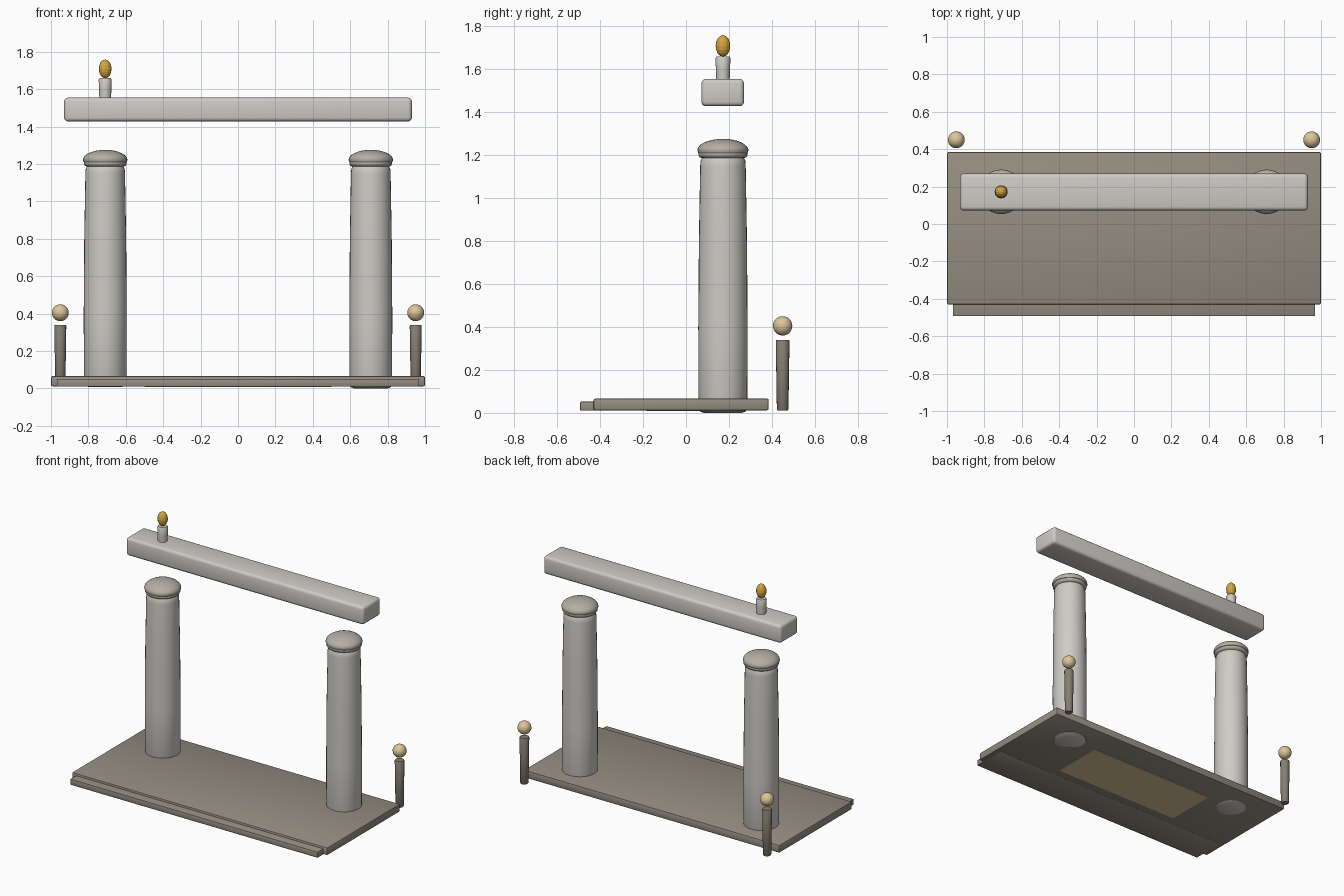
import bpy, bmesh, math

if "Cube" in bpy.data.objects:
    bpy.data.objects.remove(bpy.data.objects["Cube"])


def material(name, rgb):
    m = bpy.data.materials.new(name)
    m.diffuse_color = (*rgb, 1)
    m.use_nodes = True
    m.node_tree.nodes["Principled BSDF"].inputs["Base Color"].default_value = m.diffuse_color
    return m


STONE = material("pale_stone", (0.62, 0.60, 0.56))
CAP = material("cap_stone", (0.46, 0.43, 0.37))
FLOOR = material("floor_stone", (0.30, 0.27, 0.22))
POST = material("post_stone", (0.24, 0.21, 0.17))
LAMP = material("lamp_glow", (0.72, 0.56, 0.32))
FLAME = material("flame_gold", (0.65, 0.38, 0.05))


def finish(bm, name, mat, angle=40):
    bmesh.ops.recalc_face_normals(bm, faces=bm.faces)
    me = bpy.data.meshes.new(name)
    bm.to_mesh(me)
    bm.free()
    ob = bpy.data.objects.new(name, me)
    bpy.context.collection.objects.link(ob)
    me.materials.append(mat)
    if angle:
        bpy.ops.object.select_all(action='DESELECT')
        ob.select_set(True)
        bpy.context.view_layer.objects.active = ob
        bpy.ops.object.shade_smooth_by_angle(angle=math.radians(angle))
    return ob


def box(name, lo, hi, mat, bevel=0.0, segments=3):
    bm = bmesh.new()
    bmesh.ops.create_cube(bm, size=1)
    for v in bm.verts:
        v.co = [(a + b) / 2 + c * (b - a) for a, b, c in zip(lo, hi, v.co)]
    if bevel:
        bmesh.ops.bevel(bm, geom=bm.edges[:], offset=bevel, segments=segments,
                        profile=0.5, affect='EDGES')
    return finish(bm, name, mat)


def lathe(name, profile, x, y, mat, sides=32):
    """Revolve (radius, z) points around a vertical axis and close the ends."""
    bm = bmesh.new()
    rings = []
    for r, z in profile:
        rings.append([bm.verts.new((x + r * math.cos(2 * math.pi * i / sides),
                                    y + r * math.sin(2 * math.pi * i / sides), z))
                      for i in range(sides)])
    for a, b in zip(rings, rings[1:]):
        for i in range(sides):
            j = (i + 1) % sides
            bm.faces.new((a[i], a[j], b[j], b[i]))
    bm.faces.new(rings[0][::-1])
    bm.faces.new(rings[-1])
    return finish(bm, name, mat)


def ball(name, centre, rx, rz, mat, u=24, v=16, angle=60):
    bm = bmesh.new()
    bmesh.ops.create_uvsphere(bm, u_segments=u, v_segments=v, radius=1)
    for p in bm.verts:
        p.co = (centre[0] + p.co.x * rx, centre[1] + p.co.y * rx, centre[2] + p.co.z * rz)
    return finish(bm, name, mat, angle)


# Floor slab, front step and the inlay seen from below
box("floor_slab", (-1, -0.43, 0.012), (1, 0.385, 0.067), FLOOR, 0.008, 2)
box("front_step", (-0.968, -0.493, 0.01), (0.968, -0.25, 0.052), FLOOR, 0.005, 2)
box("floor_inlay", (-0.5, -0.185, 0.008), (0.5, 0.185, 0.03), LAMP)

PY = 0.172
for side, x, base in (("left", -0.71, 0.008), ("right", 0.71, 0.0)):
    # Tapered pillar with rounded ends
    lathe(side + "_pillar", [(0.09, base), (0.108, base + 0.008), (0.114, 0.03), (0.115, 0.4),
                             (0.112, 0.8), (0.106, 1.15), (0.104, 1.175), (0.096, 1.19)],
          x, PY, STONE)
    # Collar ring and domed cap
    lathe(side + "_collar", [(0.095, 1.185), (0.108, 1.19), (0.114, 1.2),
                             (0.114, 1.208), (0.106, 1.218)], x, PY, CAP)
    dome = [(0.104, 1.205), (0.115, 1.211)]
    for k in range(9):
        t = math.radians(k * 10.5)
        dome.append((0.119 * math.cos(t), 1.222 + 0.054 * math.sin(t)))
    lathe(side + "_cap", dome, x, PY, CAP)

# Crossbeam floating above the pillars
box("crossbeam", (-0.93, 0.072, 1.428), (0.93, 0.27, 1.555), STONE, 0.02)

# Candle with a faceted flame
lathe("candle", [(0.031, 1.54), (0.033, 1.6), (0.035, 1.65), (0.030, 1.659)],
      -0.71, PY, STONE, 20)
ball("candle_flame", (-0.71, PY, 1.709), 0.034, 0.05, FLAME, 12, 8, 0)

# Rear lamp posts with floating globes
for side, x in (("left", -0.95), ("right", 0.95)):
    lathe(side + "_lamp_post", [(0.024, 0.012), (0.027, 0.016), (0.032, 0.334), (0.029, 0.34)],
          x, 0.45, POST, 16)
    ball(side + "_lamp_globe", (x, 0.45, 0.405), 0.045, 0.045, LAMP)
